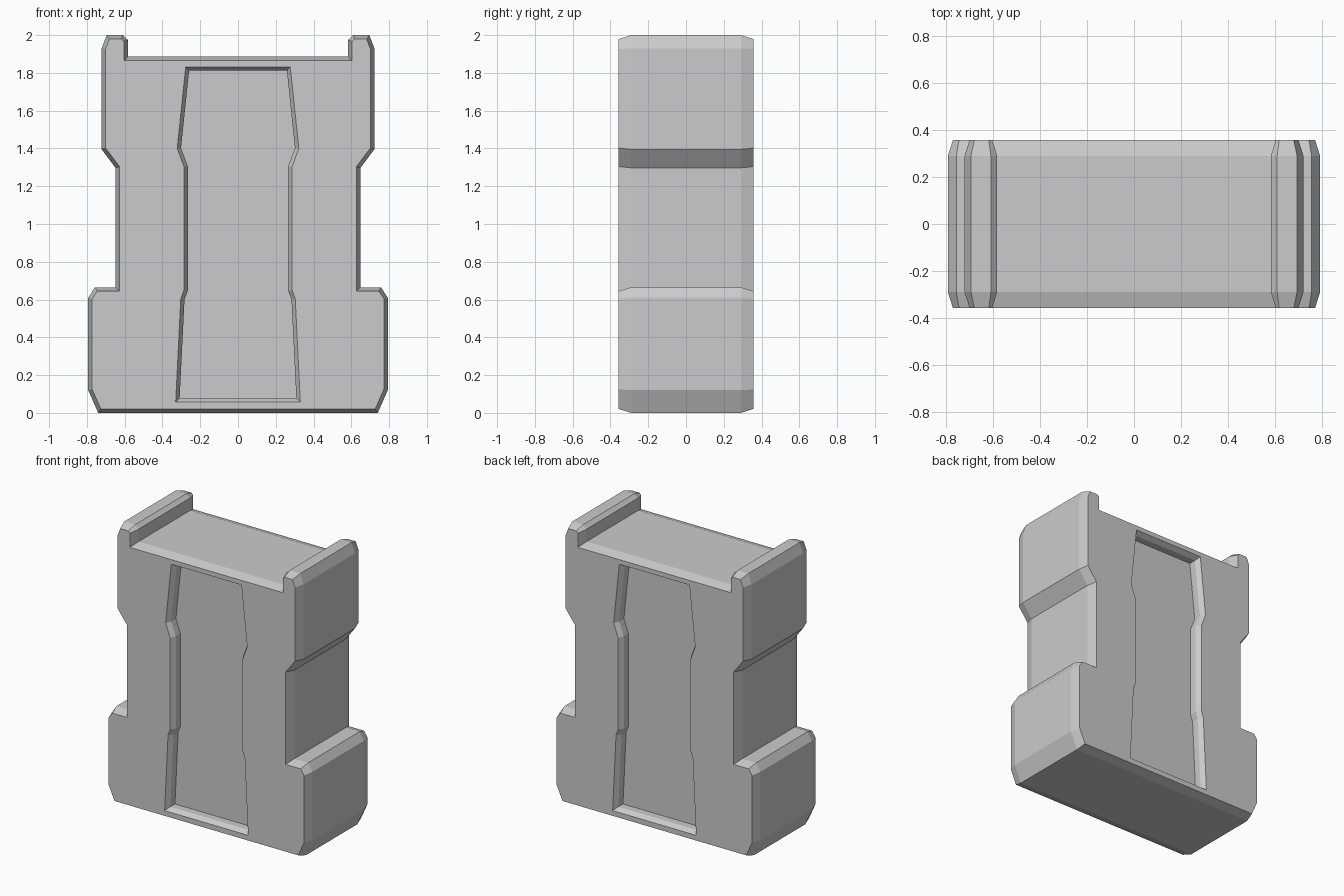
import bpy, bmesh
from mathutils import Vector

if "Cube" in bpy.data.objects:
    bpy.data.objects.remove(bpy.data.objects["Cube"])

# Half silhouettes in (x, z), running from bottom centre to top centre
OUTLINE = [(0, 0), (0.74, 0), (0.793, 0.12), (0.793, 0.61), (0.757, 0.665),
           (0.648, 0.665), (0.648, 1.297), (0.722, 1.395), (0.722, 1.93),
           (0.695, 2.0), (0.61, 2.0), (0.583, 1.975), (0.583, 1.886), (0, 1.886)]
PANEL = [(0, 0.058), (0.33, 0.058), (0.303, 0.605), (0.286, 0.65),
         (0.286, 1.303), (0.322, 1.40), (0.277, 1.832), (0, 1.832)]


def inset(chain, d):
    """Mitred inward offset of a half outline that is symmetric about x = 0."""
    pts = [Vector(p) for p in chain]
    full = [Vector((-pts[1].x, pts[1].y))] + pts + [Vector((-pts[-2].x, pts[-2].y))]
    out = []
    for a, b, c in zip(full, full[1:], full[2:]):
        u, v = (b - a).normalized(), (c - b).normalized()
        n1, n2 = Vector((-u.y, u.x)), Vector((-v.y, v.x))
        out.append(tuple(b + (n1 + n2) * d / (1 + n1.dot(n2))))
    return out


bm = bmesh.new()


def row(chain, y):
    return [bm.verts.new((x, y, z)) for x, z in chain]


def strip(a, b):
    for i in range(len(a) - 1):
        bm.faces.new((a[i], a[i + 1], b[i + 1], b[i]))


# Side walls and bevelled rim
middle = row(OUTLINE, 0)
edge = row(OUTLINE, -0.29)
rim = row(inset(OUTLINE, 0.021), -0.357)
strip(middle, edge)
strip(edge, rim)

# Face plate around the sunken panel
lip = row(PANEL, -0.357)
bm.faces.new(rim + lip[::-1])

# Panel: sloped lip, straight wall, flat floor
small = inset(PANEL, 0.02)
slope = row(small, -0.322)
floor = row(small, -0.27)
strip(lip, slope)
strip(slope, floor)
bm.faces.new(floor)

# Mirror the quarter to the left and to the back
for axis in ((1, 0, 0), (0, 1, 0)):
    bmesh.ops.mirror(bm, geom=bm.verts[:] + bm.edges[:] + bm.faces[:],
                     axis='X' if axis[0] else 'Y', merge_dist=0.0005)
bmesh.ops.remove_doubles(bm, verts=bm.verts[:], dist=0.0005)
bmesh.ops.recalc_face_normals(bm, faces=bm.faces[:])

mesh = bpy.data.meshes.new("armoured_block")
bm.to_mesh(mesh)
bm.free()
bpy.context.collection.objects.link(bpy.data.objects.new("armoured_block", mesh))
